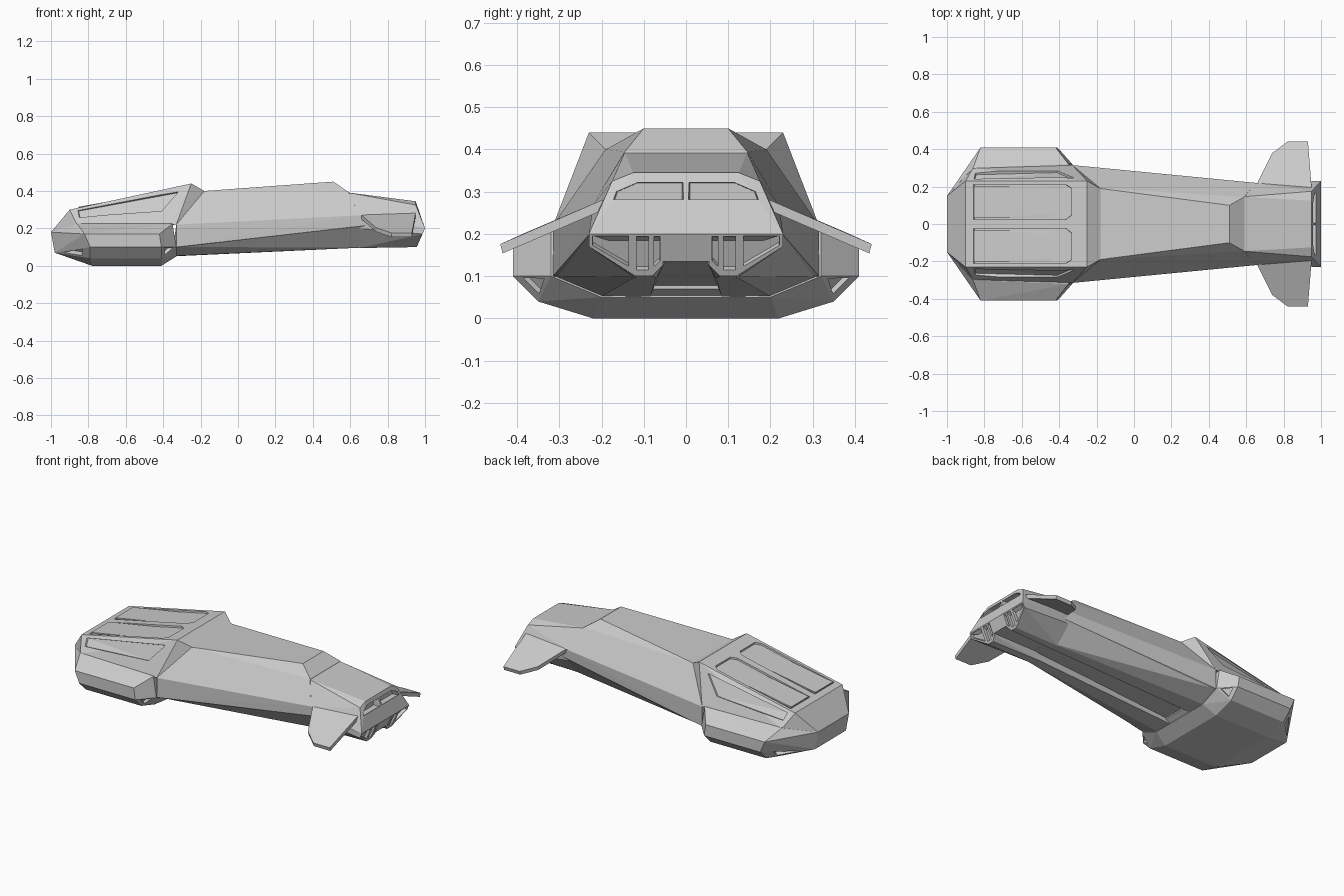
import bpy, bmesh
from mathutils import Vector

if "Cube" in bpy.data.objects:
    bpy.data.objects.remove(bpy.data.objects["Cube"])


def hull(name, pts, mirror=True):
    """Faceted convex solid from corner points, optionally mirrored across y."""
    pts = [Vector(p) for p in pts]
    if mirror:
        pts += [Vector((p.x, -p.y, p.z)) for p in pts]
    bm = bmesh.new()
    for p in pts:
        bm.verts.new(p)
    bmesh.ops.remove_doubles(bm, verts=bm.verts, dist=0.0005)
    res = bmesh.ops.convex_hull(bm, input=bm.verts)
    junk = {g for g in res["geom_interior"] + res["geom_unused"]
            if isinstance(g, bmesh.types.BMVert)}
    bmesh.ops.delete(bm, geom=list(junk), context='VERTS')
    bmesh.ops.dissolve_limit(bm, angle_limit=0.03, verts=bm.verts, edges=bm.edges)
    bmesh.ops.recalc_face_normals(bm, faces=bm.faces)
    me = bpy.data.meshes.new(name)
    bm.to_mesh(me)
    bm.free()
    ob = bpy.data.objects.new(name, me)
    bpy.context.collection.objects.link(ob)
    return ob


def flip(pts, s):
    return [Vector((p[0], p[1] * s, p[2])) for p in pts]


def recess(ob, pts, out, depth=0.014, pane=None):
    """Cut a shallow pocket into a face; optionally refill it with a smaller pane."""
    n = (pts[1] - pts[0]).cross(pts[2] - pts[0]).normalized()
    if n.dot(Vector(out)) < 0:
        n = -n
    mid = sum(pts, Vector()) / len(pts)
    floor = [p + (mid - p) * 0.04 - n * depth for p in pts]
    cutter = hull("cutter", [p + n * 0.02 for p in pts] + floor, False)
    cutter.hide_render = True
    m = ob.modifiers.new("recess", 'BOOLEAN')
    m.operation, m.object, m.solver = 'DIFFERENCE', cutter, 'EXACT'
    bpy.context.view_layer.objects.active = ob
    bpy.ops.object.modifier_apply(modifier=m.name)
    bpy.data.objects.remove(cutter)
    if pane:
        inner = []
        for p in pts:
            d = mid - p
            inner.append(p + Vector([max(-0.012, min(0.012, c)) for c in d]))
        hull(pane, [p - n * 0.004 for p in inner] + [p - n * depth * 1.2 for p in inner], False)


def on_quad(q, uvs):
    """Points at (u, v) on the quad a, b, c, d."""
    a, b, c, d = [Vector(p) for p in q]
    return [a.lerp(b, u).lerp(d.lerp(c, u), v) for u, v in uvs]


# Lower head: wide faceted pod
head = hull("head_lower", [
    (-1, .15, .18), (-.98, .15, .07), (-.86, .3, .225), (-.82, .41, .17), (-.79, .41, .10),
    (-.79, .35, .04), (-.78, .22, 0), (-.41, .22, 0), (-.41, .35, .04), (-.41, .41, .10),
    (-.42, .41, .17), (-.35, .32, .225), (-.33, .32, .10), (-.33, .2, .05)])

# Canopy: wedge rising to the rear
canopy = hull("canopy", [
    (-1, .15, .18), (-.86, .3, .22), (-.36, .315, .22), (-.9, .23, .30),
    (-.25, .23, .44), (-.18, .19, .40), (-.33, .315, .22)])

# Canopy roof windows, side windows, and vents at the pod corners
for s in (1, -1):
    roof = flip([(-.9, .0, .30), (-.25, .0, .44), (-.25, .23, .44), (-.9, .23, .30)], s)
    recess(canopy, on_quad(roof, [(.05, .09), (.83, .09), (.88, .2), (.88, .84),
                                  (.83, .93), (.05, .93)]), (0, 0, 1), 0.01, "roof_window")
    side = flip([(-.86, .3, .22), (-.36, .315, .22), (-.25, .23, .44), (-.9, .23, .30)], s)
    recess(canopy, on_quad(side, [(.04, .42), (.85, .36), (.93, .84), (.05, .86)]),
           (0, s, .3), 0.008)
    front = flip([(-.93, .2, .077), (-.83, .35, .09), (-.83, .31, .058)], s)
    recess(head, front, (-1, s, -1), 0.02)
    rear = flip([(-.39, .39, .095), (-.35, .335, .095), (-.39, .35, .055)], s)
    recess(head, rear, (1, s, -1), 0.02)

# Long tapering body, its belly forming the roof of a central channel
hull("body", [
    (-.18, .19, .40), (-.33, .315, .22), (-.33, .315, .10), (-.35, .085, .075),
    (.51, .10, .45), (.59, .145, .395), (.65, .22, .27), (.68, .215, .215), (.68, .05, .13)])
for s in (1, -1):
    hull("belly_rail", flip([
        (-.36, .315, .10), (-.36, .2, .052), (-.36, .085, .05), (-.36, .085, .09),
        (.68, .215, .215), (.68, .12, .098), (.68, .07, .098), (.68, .05, .14)], s), False)

# Channel end block under the head
hull("channel_end", [(-.42, .085, .005), (-.42, .085, .1), (-.3, .085, .07), (-.3, .085, .1)])

# Tail deck
tail = hull("tail", [
    (.58, .145, .393), (.65, .22, .27), (.65, .21, .20), (.85, .145, .35), (.95, .125, .345),
    (.95, .175, .325), (.95, .20, .27), (1, .23, .20), (.90, .05, .14), (.65, .05, .13)])
for s in (1, -1):
    slot = flip([(.952, y, z) for y, z in
                 [(.006, .272), (.175, .272), (.165, .30), (.115, .322), (.006, .322)]], s)
    recess(tail, slot, (1, 0, 0), 0.025)


# Exhaust blocks under the tail, with slots on the sloping rear face
def rear_pt(y, z):
    return (.96 + (z - .11) * .444, y, z)


def rear_poly(s, yz):
    return flip([rear_pt(y, z) for y, z in yz], s)


hull("exhaust_core", [rear_pt(.055, .2), rear_pt(.055, .135), (.65, .055, .13), (.65, .055, .2)])
for s in (1, -1):
    block = hull("exhaust_block", rear_poly(s, [
        (.05, .20), (.23, .20), (.23, .17), (.12, .10), (.08, .10), (.055, .125)])
        + flip([(.65, .21, .20), (.65, .12, .095), (.65, .07, .095), (.65, .05, .13)], s), False)
    for yz in ([(.135, .195), (.222, .195), (.222, .173), (.135, .122)],
               [(.088, .195), (.118, .195), (.118, .114), (.088, .114)],
               [(.062, .195), (.076, .195), (.076, .122), (.062, .135)]):
        recess(block, rear_poly(s, yz), (1, 0, -.4), 0.018)

# Drooping tail fins
fin_plan = [(.65, .20, .28), (.74, .38, .203), (.82, .44, .176),
            (.93, .44, .176), (.93, .38, .203), (.95, .19, .284)]
for s in (1, -1):
    under = [(x, y - .006, z - .022) for x, y, z in fin_plan]
    hull("tail_fin", flip(fin_plan + under, s), False)
